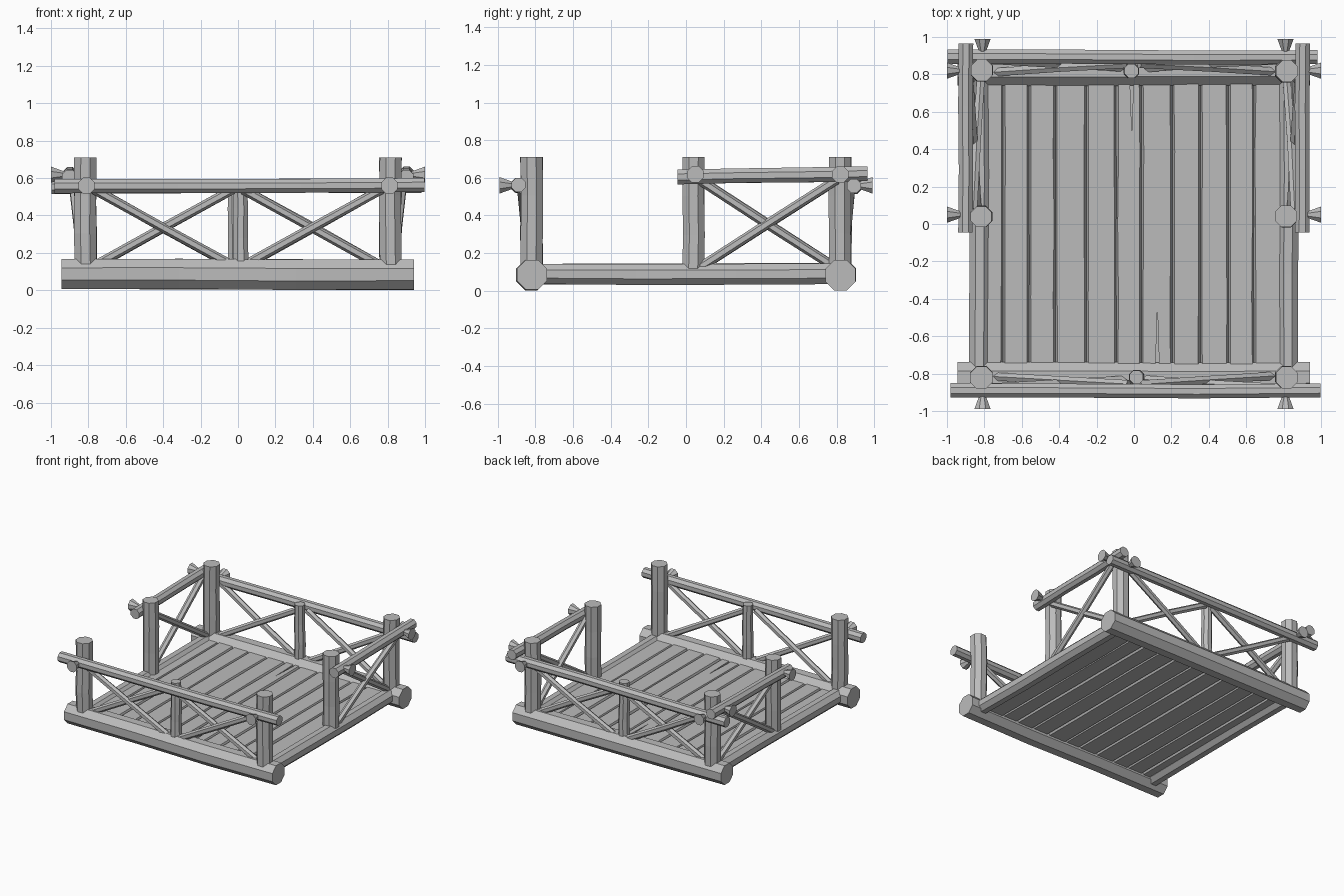
import bpy, bmesh, math, random
from mathutils import Vector

random.seed(4)
cube = bpy.data.objects.get("Cube")
if cube:
    bpy.data.objects.remove(cube, do_unlink=True)

# Single weathered wood colour
wood = bpy.data.materials.new("grey_wood")
wood.use_nodes = True
grey = (0.5, 0.5, 0.5, 1)
wood.diffuse_color = grey
wood.node_tree.nodes["Principled BSDF"].inputs["Base Color"].default_value = grey


def finish(name, bm):
    bmesh.ops.recalc_face_normals(bm, faces=bm.faces[:])
    mesh = bpy.data.meshes.new(name)
    bm.to_mesh(mesh)
    bm.free()
    mesh.materials.append(wood)
    obj = bpy.data.objects.new(name, mesh)
    bpy.context.collection.objects.link(obj)
    return obj


def loft(name, rings):
    """Skin a list of equal-length rings and cap both ends."""
    bm = bmesh.new()
    loops = [[bm.verts.new(p) for p in ring] for ring in rings]
    n = len(loops[0])
    for a, b in zip(loops, loops[1:]):
        for i in range(n):
            j = (i + 1) % n
            bm.faces.new((a[i], a[j], b[j], b[i]))
    bm.faces.new(loops[0])
    bm.faces.new(loops[-1])
    return finish(name, bm)


def log(name, start, end, r0, r1=None, sides=8, rings=4, wobble=0.003):
    """Rough-hewn faceted log between two points."""
    start, end = Vector(start), Vector(end)
    r1 = r0 if r1 is None else r1
    axis = (end - start).normalized()
    ref = Vector((0, 0, 1)) if abs(axis.z) < 0.9 else Vector((0, 1, 0))
    u = axis.cross(ref).normalized()
    v = axis.cross(u)
    out = []
    for k in range(rings):
        t = k / (rings - 1)
        c = start.lerp(end, t) + (u * random.uniform(-1, 1) + v * random.uniform(-1, 1)) * wobble
        r = (r0 + (r1 - r0) * t) * random.uniform(1 - wobble * 8, 1 + wobble * 8)
        ring = []
        for i in range(sides):
            a = math.tau * (i + 0.5) / sides
            ring.append(c + (u * math.cos(a) + v * math.sin(a)) * r)
        out.append(ring)
    return loft(name, out)


def peg(name, base, direction):
    """Flared peg head poking out past a rail."""
    base, d = Vector(base), Vector(direction)
    log(name, base, base + d * 0.09, 0.012, 0.047, rings=2, wobble=0)


def cross_brace(name, a, b, low, high, place):
    """Two crossing poles; place(s, z, lean) maps to space."""
    for tag, s, e in (("rising", a, b), ("falling", b, a)):
        off = 0.012 if tag == "rising" else -0.008
        log(f"{name}_{tag}_brace", place(s, low, off), place(e, high, off + 0.045),
            0.025, sides=6, rings=3)


# Front and back: ground beam, posts, rail, braces, pegs
for side, sy in (("front", -1), ("back", 1)):
    y = 0.82 * sy
    log(f"{side}_ground_beam", (-0.945, y, 0.085), (0.94, y, 0.085), 0.087)
    for end, sx in (("right", -1), ("left", 1)):
        log(f"{side}_{end}_corner_post", (0.815 * sx, y, 0.1), (0.815 * sx, y, 0.71), 0.064)
        peg(f"{side}_{end}_rail_peg", (0.81 * sx, 0.9 * sy, 0.56), (0, sy, 0))
        cross_brace(f"{side}_{end}", 0.03 * sx, 0.77 * sx, 0.13, 0.54,
                    lambda s, z, lean, y=y, sy=sy: (s, y + lean * sy, z))
    mid_x = -0.015 * sy
    log(f"{side}_middle_post", (mid_x, y, 0.12), (mid_x, y, 0.595), 0.045, 0.04)
    log(f"{side}_rail", (-0.99 - 0.008 * sy, 0.892 * sy, 0.555),
        (0.99 - 0.008 * sy, 0.892 * sy, 0.56), 0.041)

# Sides: floor beam, gate post, short rail, braces, pegs
for side, sx in (("right", -1), ("left", 1)):
    x = 0.825 * sx
    log(f"{side}_floor_beam", (x, -0.8, 0.088), (x, 0.8, 0.09), 0.059)
    log(f"{side}_gate_post", (0.815 * sx, 0.04, 0.09), (0.815 * sx, 0.04, 0.71), 0.062)
    log(f"{side}_rail", (0.9 * sx, -0.045, 0.605), (0.9 * sx, 0.965, 0.622), 0.042)
    cross_brace(side, 0.07, 0.8, 0.12, 0.59,
                lambda s, z, lean, sx=sx: (0.825 * sx + lean * sx, s, z))
    for place, y in (("gate", 0.05), ("corner", 0.82)):
        peg(f"{side}_{place}_rail_peg", (0.91 * sx, y, 0.618), (sx, 0, 0))

# Deck planks with bevelled edges, meeting in grooves
seams = [-0.83, -0.7, -0.56, -0.42, -0.255, -0.095, 0.04, 0.205, 0.355, 0.505, 0.64, 0.82]
planks = []
for i, (x0, x1) in enumerate(zip(seams, seams[1:])):
    rings = []
    lift = random.uniform(-0.004, 0.004)
    for k in range(5):
        y = -0.78 + 0.39 * k
        a = x0 + random.uniform(0.007, 0.013)
        b = x1 - random.uniform(0.007, 0.013)
        top, mid, low = 0.122 + lift, 0.095, 0.066 + lift
        rings.append([(x0 - 0.002, y, mid), (a, y, top), (b, y, top),
                      (x1 + 0.002, y, mid), (b, y, low), (a, y, low)])
    planks.append(loft(f"deck_plank_{i + 1}", rings))

# Tapered splits cut into the ends of two planks
for index, x, y_wide, y_tip in ((5, -0.012, 0.8, 0.5), (6, 0.125, -0.8, -0.45)):
    bm = bmesh.new()
    corners = ((x - 0.011, y_wide), (x + 0.011, y_wide), (x, y_tip))
    lower = [bm.verts.new((cx, cy, 0.1)) for cx, cy in corners]
    upper = [bm.verts.new((cx, cy, 0.2)) for cx, cy in corners]
    bm.faces.new(lower)
    bm.faces.new(upper)
    for i in range(3):
        j = (i + 1) % 3
        bm.faces.new((lower[i], lower[j], upper[j], upper[i]))
    cutter = finish("split_cutter", bm)
    cutter.hide_render = True
    cut = planks[index].modifiers.new("split", "BOOLEAN")
    cut.operation = "DIFFERENCE"
    cut.object = cutter
    bpy.context.view_layer.objects.active = planks[index]
    bpy.ops.object.modifier_apply(modifier=cut.name)
    bpy.data.objects.remove(cutter, do_unlink=True)
